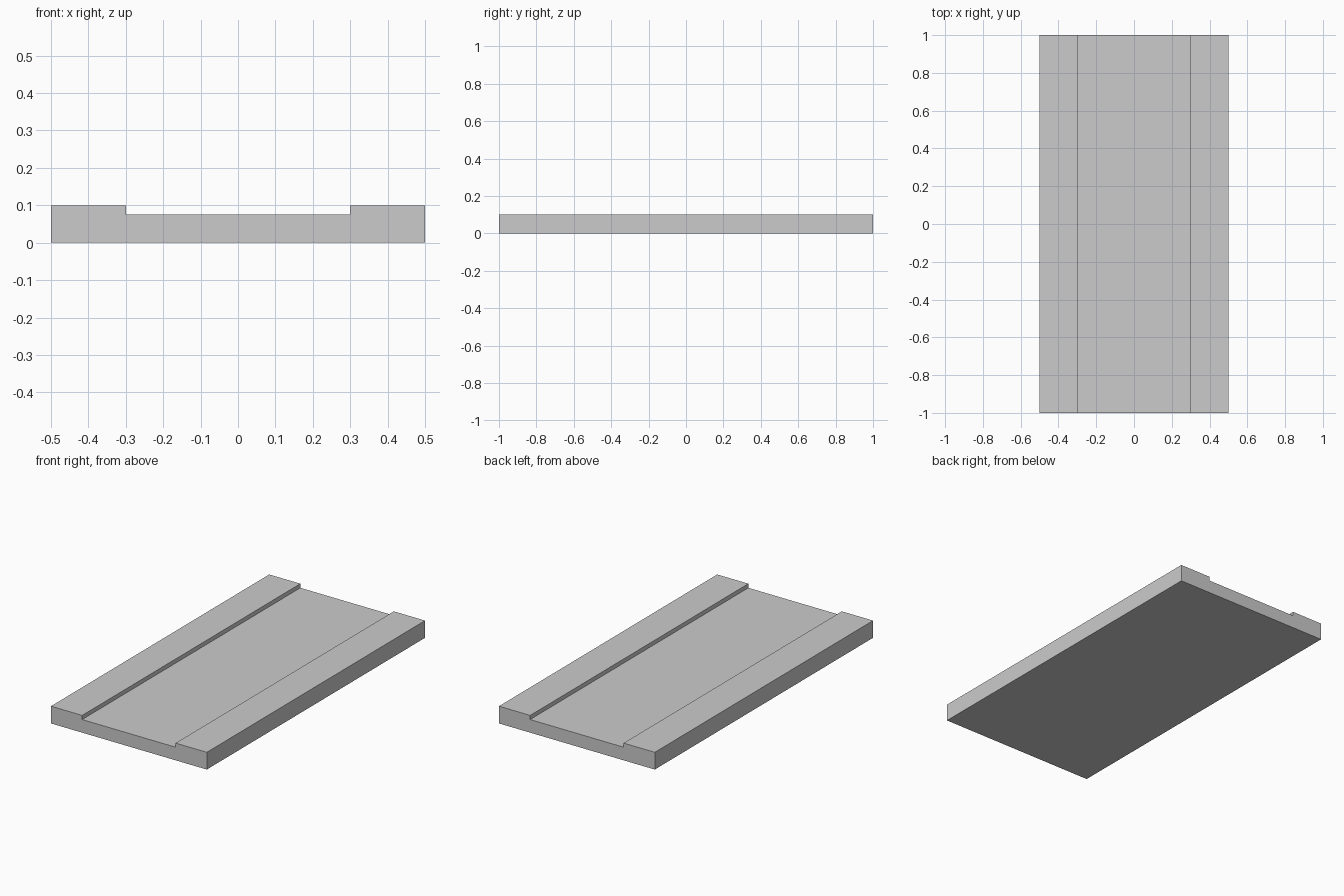
import bpy
import bmesh

if "Cube" in bpy.data.objects:
    bpy.data.objects.remove(bpy.data.objects["Cube"])

LENGTH = 2.0
HALF_WIDTH = 0.5
HALF_CHANNEL = 0.3
TOP = 0.1
CHANNEL_FLOOR = 0.076

# Right half of the cross-section (x, z), mirrored to give the full outline
half = [(HALF_WIDTH, 0), (HALF_WIDTH, TOP), (HALF_CHANNEL, TOP), (HALF_CHANNEL, CHANNEL_FLOOR)]
profile = half + [(-x, z) for x, z in reversed(half)]

# Slab with a shallow channel, extruded along y
bm = bmesh.new()
face = bm.faces.new([bm.verts.new((x, -LENGTH / 2, z)) for x, z in profile])
extruded = bmesh.ops.extrude_face_region(bm, geom=[face], use_keep_orig=True)
moved = [v for v in extruded["geom"] if isinstance(v, bmesh.types.BMVert)]
bmesh.ops.translate(bm, verts=moved, vec=(0, LENGTH, 0))
bmesh.ops.recalc_face_normals(bm, faces=bm.faces)

mesh = bpy.data.meshes.new("channelled_slab")
bm.to_mesh(mesh)
bm.free()
slab = bpy.data.objects.new("channelled_slab", mesh)
bpy.context.collection.objects.link(slab)
